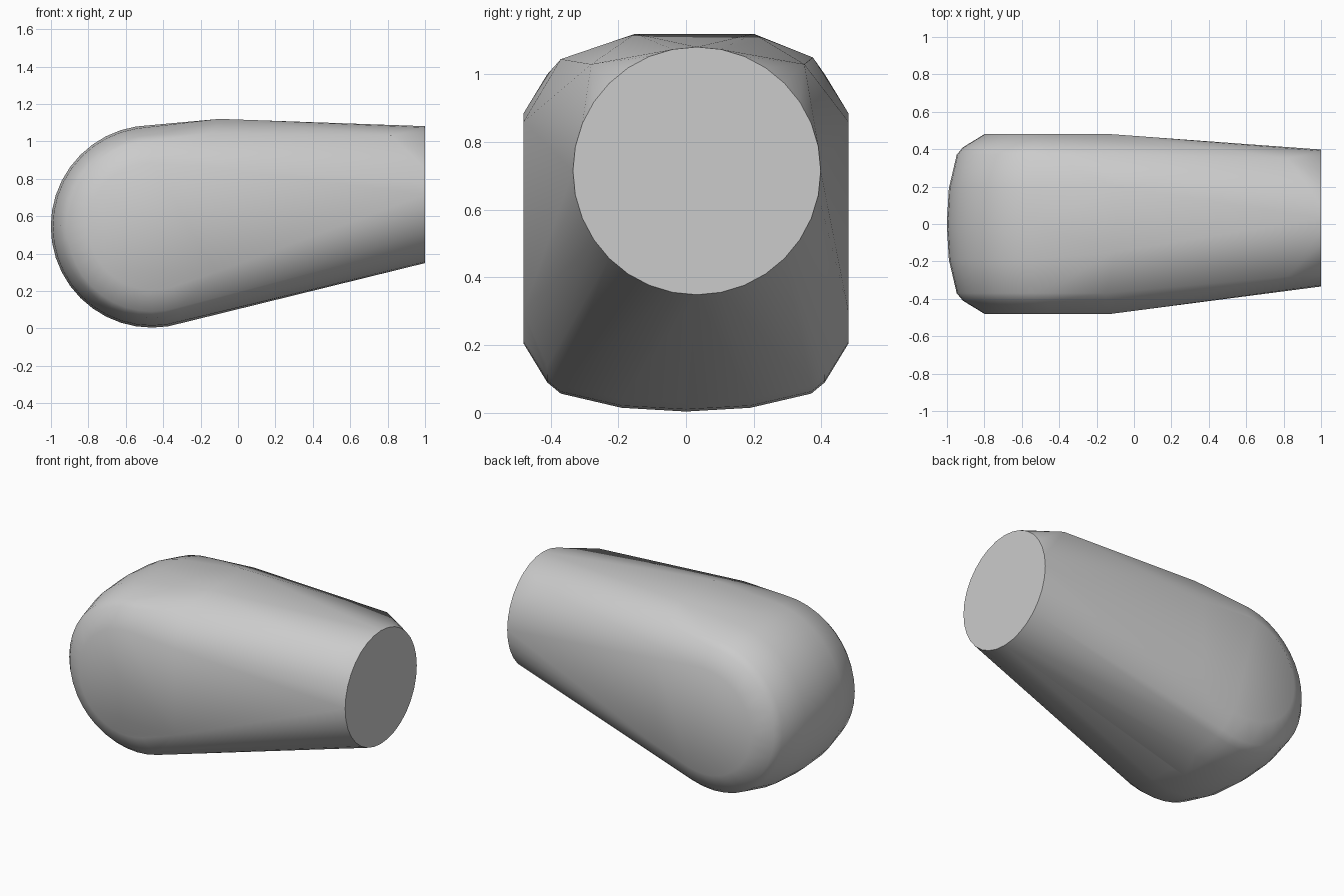
import bpy, bmesh
from math import sin, cos, pi, radians

if "Cube" in bpy.data.objects:
    bpy.data.objects.remove(bpy.data.objects["Cube"])

grey = bpy.data.materials.new("plain grey")
grey.use_nodes = True
colour = (0.6, 0.6, 0.6, 1)
grey.diffuse_color = colour
grey.node_tree.nodes["Principled BSDF"].inputs["Base Color"].default_value = colour

bm = bmesh.new()


def ring(count, radius, place):
    for i in range(count):
        a = 2 * pi * i / count
        bm.verts.new(place(radius * cos(a), radius * sin(a)))


# Rounded barrel lying across the body, with flat discs at both ends
for y, radius in ((0.48, 0.34), (0.41, 0.455), (0.37, 0.488), (0.19, 0.53)):
    for side in (-1, 1):
        ring(40, radius, lambda u, v: (-0.46 + u, side * y, 0.545 + v))
ring(40, 0.541, lambda u, v: (-0.46 + u, 0, 0.545 + v))

# Round flat end of the arm
ring(32, 0.366, lambda u, v: (1, 0.032 + u, 0.715 + v))

# Shoulder section and squared upper corners of the tapering arm
for point in ((-0.1, -0.15, 1.12), (-0.1, 0.2, 1.12),
              (-0.15, -0.37, 1.045), (-0.15, 0.375, 1.05),
              (0.82, -0.28, 1.03), (0.82, 0.35, 1.03)):
    bm.verts.new(point)
for side in (-1, 1):
    for z in (0.3, 0.86):
        bm.verts.new((-0.12, side * 0.48, z))

# Stretch one skin over every section
hull = bmesh.ops.convex_hull(bm, input=bm.verts)
spare = {g for g in hull["geom_interior"] + hull["geom_unused"]
         if isinstance(g, bmesh.types.BMVert)}
bmesh.ops.delete(bm, geom=list(spare), context="VERTS")
bmesh.ops.dissolve_limit(bm, angle_limit=radians(0.3), verts=bm.verts, edges=bm.edges)
bmesh.ops.recalc_face_normals(bm, faces=bm.faces)

mesh = bpy.data.meshes.new("tapered_body")
bm.to_mesh(mesh)
bm.free()
mesh.materials.append(grey)
body = bpy.data.objects.new("tapered_body", mesh)
bpy.context.collection.objects.link(body)
bpy.ops.object.select_all(action="DESELECT")
body.select_set(True)
bpy.context.view_layer.objects.active = body
bpy.ops.object.shade_smooth_by_angle(angle=radians(45))
